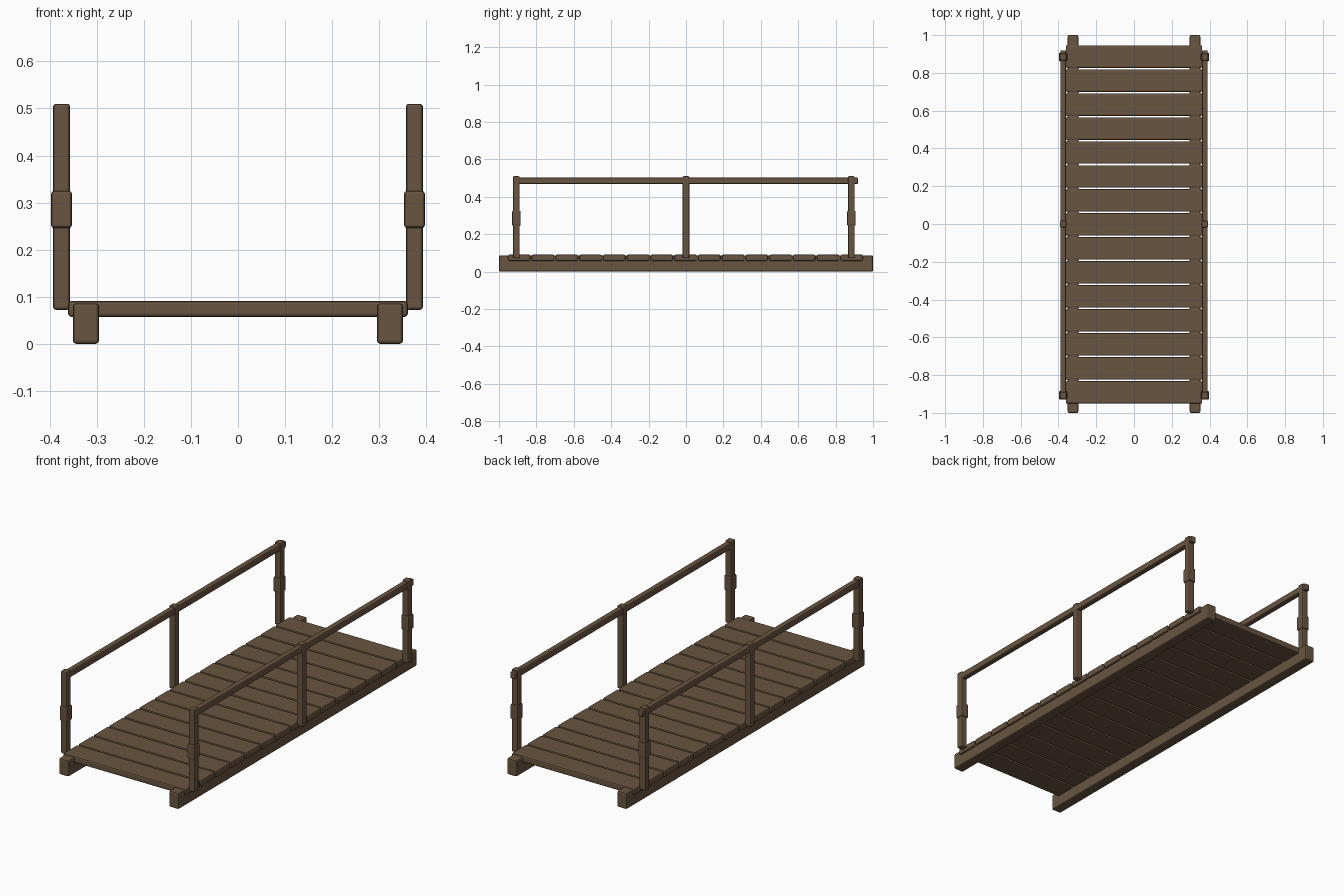
import bpy, bmesh

if "Cube" in bpy.data.objects:
    bpy.data.objects.remove(bpy.data.objects["Cube"])

wood = bpy.data.materials.new("brown_wood")
wood.diffuse_color = (0.140, 0.090, 0.052, 1)
wood.use_nodes = True
wood.node_tree.nodes["Principled BSDF"].inputs["Base Color"].default_value = wood.diffuse_color


def box(name, x, y, z, bevel=0.006):
    """Bevelled box from (min, max) ranges on each axis."""
    bm = bmesh.new()
    bmesh.ops.create_cube(bm, size=1)
    for v in bm.verts:
        v.co = [r[0] + (c + 0.5) * (r[1] - r[0]) for c, r in zip(v.co, (x, y, z))]
    bmesh.ops.bevel(bm, geom=bm.edges[:], offset=bevel, segments=2,
                    profile=0.5, affect='EDGES')
    mesh = bpy.data.meshes.new(name)
    bm.to_mesh(mesh)
    bm.free()
    mesh.materials.append(wood)
    ob = bpy.data.objects.new(name, mesh)
    bpy.context.collection.objects.link(ob)
    return ob


# Deck planks laid across the beams
for i in range(-7, 8):
    cy = -0.0025 + i * 0.127
    box(f"deck_plank_{i + 8}", (-0.361, 0.361), (cy - 0.0595, cy + 0.0595),
        (0.057, 0.091), 0.007)

# Beams, posts, collars and handrails on both sides
for side, s in (("left", -1), ("right", 1)):
    def span(a, b):
        return tuple(sorted((s * a, s * b)))

    box(f"{side}_beam", span(0.295, 0.351), (-1, 1), (0, 0.086), 0.007)
    for part, cy in (("front", -0.907), ("middle", 0.0), ("back", 0.884)):
        box(f"{side}_{part}_post", span(0.357, 0.393), (cy - 0.018, cy + 0.018),
            (0.072, 0.510))
        if part != "middle":
            box(f"{side}_{part}_collar", span(0.353, 0.397),
                (cy - 0.023, cy + 0.023), (0.246, 0.325))
    box(f"{side}_handrail", span(0.360, 0.390), (-0.924, 0.919), (0.468, 0.503))
